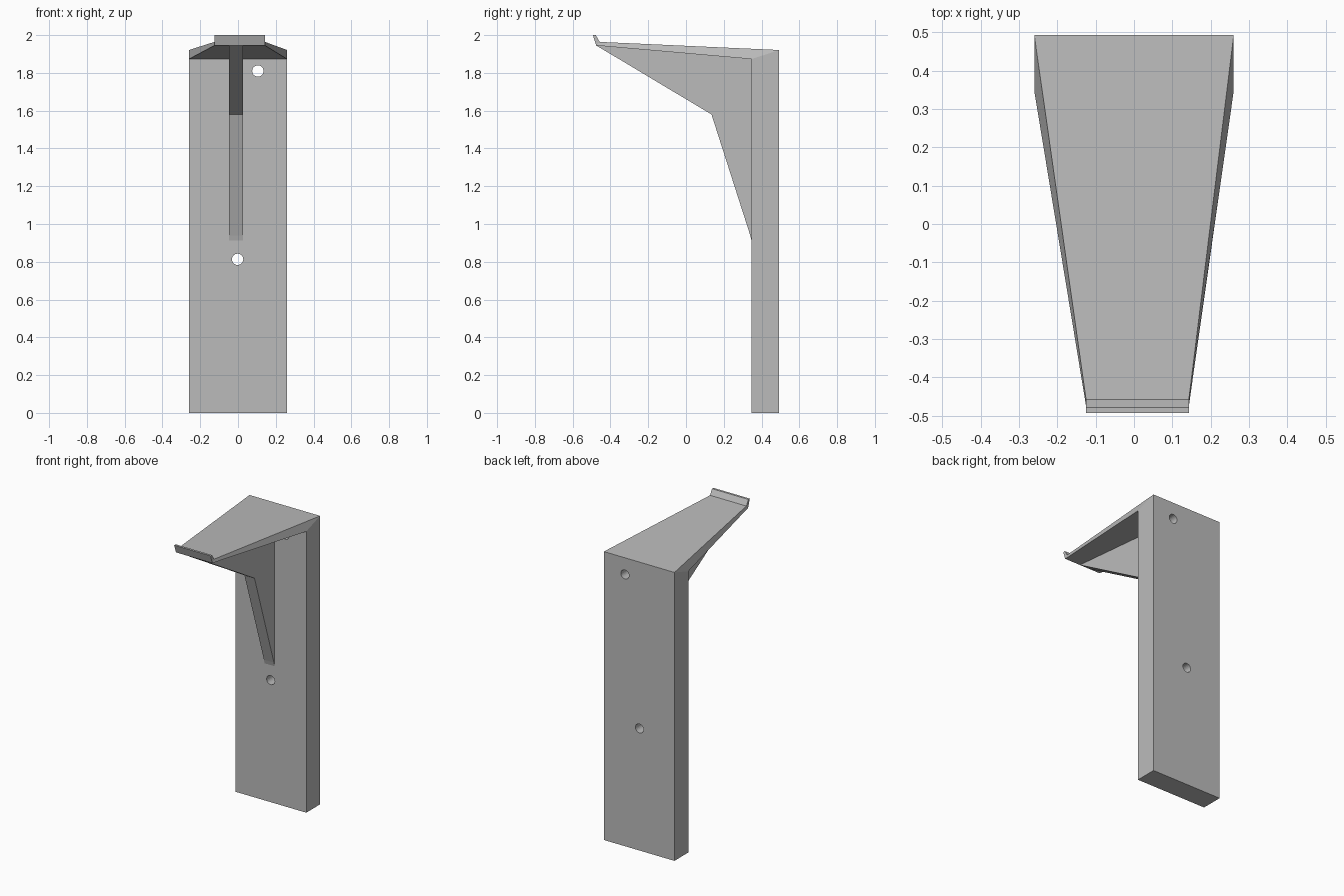
import bpy
import bmesh
from mathutils import Matrix
from math import radians

cube = bpy.data.objects.get("Cube")
if cube:
    bpy.data.objects.remove(cube, do_unlink=True)

# Single grey material
grey = bpy.data.materials.new("plain grey")
grey.use_nodes = True
colour = (0.5, 0.5, 0.5, 1)
grey.diffuse_color = colour
grey.node_tree.nodes["Principled BSDF"].inputs["Base Color"].default_value = colour


def finish(name, bm):
    bmesh.ops.recalc_face_normals(bm, faces=bm.faces)
    mesh = bpy.data.meshes.new(name)
    bm.to_mesh(mesh)
    bm.free()
    mesh.materials.append(grey)
    obj = bpy.data.objects.new(name, mesh)
    bpy.context.collection.objects.link(obj)
    return obj


def loft(name, profile):
    """Solid across x from a side profile of (y, z, x_right, x_left)."""
    bm = bmesh.new()
    right = [bm.verts.new((a, y, z)) for y, z, a, b in profile]
    left = [bm.verts.new((b, y, z)) for y, z, a, b in profile]
    bm.faces.new(right)
    bm.faces.new(left[::-1])
    n = len(profile)
    for i in range(n):
        j = (i + 1) % n
        bm.faces.new((right[i], left[i], left[j], right[j]))
    return finish(name, bm)


def wide(points, a, b):
    return [(y, z, a, b) for y, z in points]


back, face = 0.493, 0.347
plate_x = (-0.26, 0.26)
tip_x = (-0.125, 0.143)

# Upright plate with a bevelled top
plate = loft("back_plate", wide(
    [(back, 0), (face, 0), (face, 1.873), (back, 1.921)], *plate_x))

# Tapered shelf arm
loft("shelf_arm",
     wide([(back, 1.921), (face, 1.873)], *plate_x)
     + wide([(-0.475, 1.945), (-0.457, 1.964)], *tip_x))

# Upturned lip at the front of the arm
loft("front_lip", wide(
    [(-0.457, 1.964), (-0.475, 1.945), (-0.493, 2.0), (-0.478, 2.0)], *tip_x))

# Bracing web under the arm
loft("support_web", wide(
    [(face, 1.873), (-0.475, 1.945), (0.135, 1.58), (0.34, 0.94), (face, 0.913)],
    -0.047, 0.027))

# Screw holes through the plate
for x, z in ((0.105, 1.81), (-0.002, 0.813)):
    bm = bmesh.new()
    bmesh.ops.create_cone(
        bm, cap_ends=True, segments=24, radius1=0.03, radius2=0.03, depth=0.5,
        matrix=Matrix.Translation((x, 0.42, z)) @ Matrix.Rotation(radians(90), 4, "X"))
    cutter = finish("hole_cutter", bm)
    cutter.hide_render = True
    mod = plate.modifiers.new("screw_hole", "BOOLEAN")
    mod.operation = "DIFFERENCE"
    mod.solver = "EXACT"
    mod.object = cutter
    bpy.context.view_layer.objects.active = plate
    bpy.ops.object.modifier_apply(modifier=mod.name)
    bpy.data.objects.remove(cutter, do_unlink=True)
